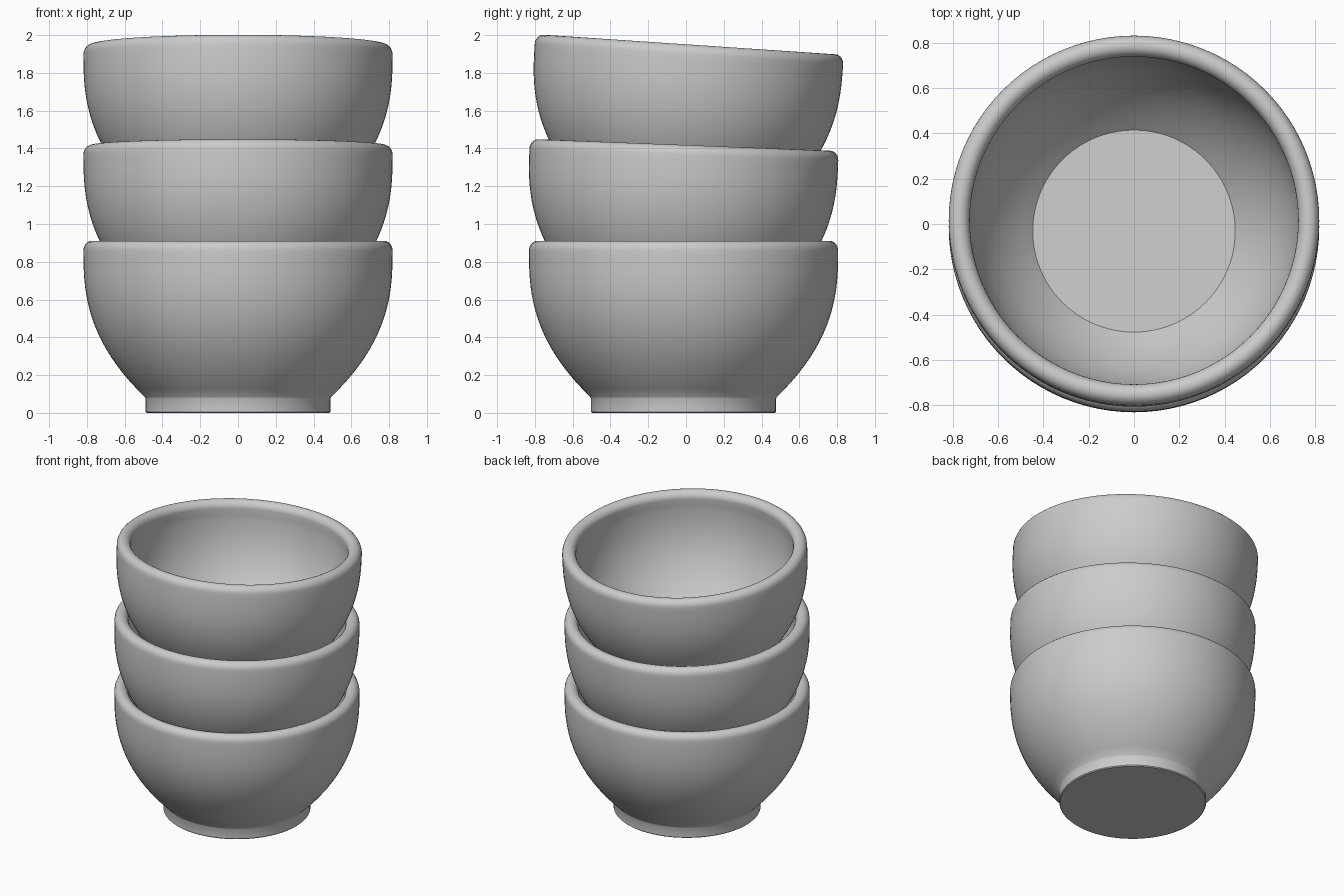
import bpy, bmesh, math

cube = bpy.data.objects.get("Cube")
if cube:
    bpy.data.objects.remove(cube, do_unlink=True)

# Plain ceramic material
GREY = (0.6, 0.6, 0.6, 1.0)
ceramic = bpy.data.materials.new("grey_ceramic")
ceramic.use_nodes = True
ceramic.diffuse_color = GREY
ceramic.node_tree.nodes["Principled BSDF"].inputs["Base Color"].default_value = GREY

FOOT_R, FOOT_H = 0.49, 0.075
BELLY_R, BELLY_Z = 0.818, 0.83
FLOOR_R, FLOOR_Z = 0.447, 0.16
WALL_R, TOP_Z = 0.732, 0.911


def flare(r0, z0, r1, z1, power, steps=18):
    """Curved wall that steepens from (r0, z0) to vertical at (r1, z1)."""
    pts = []
    for i in range(steps + 1):
        t = i / steps
        pts.append((r1 - (r1 - r0) * (1 - t) ** power, z0 + (z1 - z0) * t))
    return pts


def arc(cx, cz, rx, rz, a0, a1, steps=6):
    """Elliptical corner, end points included."""
    angles = [math.radians(a0 + (a1 - a0) * i / steps) for i in range(steps + 1)]
    return [(cx + rx * math.cos(a), cz + rz * math.sin(a)) for a in angles]


def bowl_profile():
    foot = [(0, 0), (FOOT_R - 0.006, 0), (FOOT_R, 0.006), (FOOT_R, FOOT_H)]
    outside = flare(FOOT_R + 0.004, FOOT_H + 0.01, BELLY_R, BELLY_Z, 2.4)
    lip = arc(BELLY_R - 0.045, TOP_Z - 0.05, 0.045, 0.05, 0, 90)
    lip += arc(0.772, TOP_Z - 0.05, 0.047, 0.05, 90, 180)[1:]
    inside = flare(FLOOR_R, FLOOR_Z, WALL_R, BELLY_Z - 0.02, 2.4)[::-1]
    return foot + outside + lip + inside + [(0, FLOOR_Z)]


def make_bowl(name, y, z, tilt):
    # Spin the profile round the upright axis
    bm = bmesh.new()
    verts = [bm.verts.new((r, 0, h)) for r, h in bowl_profile()]
    edges = [bm.edges.new(pair) for pair in zip(verts, verts[1:])]
    bmesh.ops.spin(bm, geom=verts + edges, cent=(0, 0, 0), axis=(0, 0, 1),
                   angle=math.tau, steps=96, use_merge=True)
    bmesh.ops.remove_doubles(bm, verts=bm.verts[:], dist=0.0005)
    bmesh.ops.recalc_face_normals(bm, faces=bm.faces[:])
    mesh = bpy.data.meshes.new(name)
    bm.to_mesh(mesh)
    bm.free()
    mesh.materials.append(ceramic)
    bowl = bpy.data.objects.new(name, mesh)
    bpy.context.collection.objects.link(bowl)
    bowl.location = (0, y, z)
    bowl.rotation_euler.x = math.radians(-tilt)
    bpy.ops.object.select_all(action='DESELECT')
    bowl.select_set(True)
    bpy.context.view_layer.objects.active = bowl
    bpy.ops.object.shade_smooth_by_angle(angle=math.radians(30))


# Stack, each bowl leaning a little further back
make_bowl("bottom_bowl", -0.013, 0, 0)
make_bowl("middle_bowl", -0.045, 0.508, 2.25)
make_bowl("top_bowl", -0.042, 1.041, 3.83)
